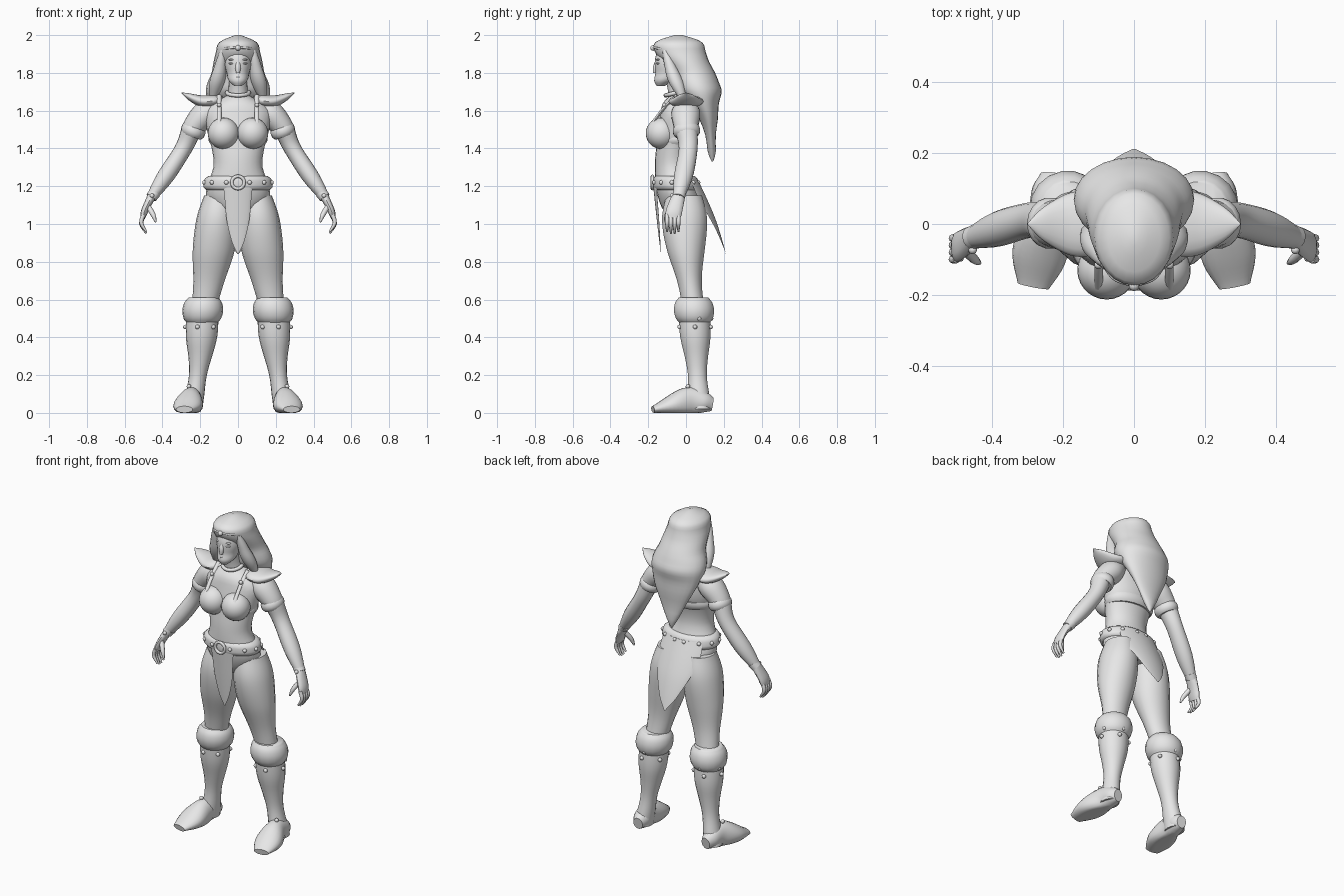
import bpy
import bmesh
import math
from mathutils import Vector, Matrix

if "Cube" in bpy.data.objects:
    bpy.data.objects.remove(bpy.data.objects["Cube"], do_unlink=True)

SHADE = (0.8, 0.8, 0.8, 1)
grey = bpy.data.materials.new("plain grey")
grey.use_nodes = True
grey.diffuse_color = SHADE
grey.node_tree.nodes["Principled BSDF"].inputs["Base Color"].default_value = SHADE

UP = Vector((0, 0, 1))
BACK = Vector((0, 1, 0))
SIDE = Vector((1, 0, 0))


def finish(name, bm, mirror):
    """Turn a bmesh into a smooth, optionally mirrored object."""
    bmesh.ops.recalc_face_normals(bm, faces=bm.faces)
    mesh = bpy.data.meshes.new(name)
    bm.to_mesh(mesh)
    bm.free()
    mesh.materials.append(grey)
    obj = bpy.data.objects.new(name, mesh)
    bpy.context.collection.objects.link(obj)
    bpy.ops.object.select_all(action="DESELECT")
    obj.select_set(True)
    bpy.context.view_layer.objects.active = obj
    bpy.ops.object.shade_smooth_by_angle(angle=math.radians(50))
    if mirror:
        obj.modifiers.new("mirror", "MIRROR")


def sample(values, t):
    """Read a smooth curve through evenly spaced values at t from start to end."""
    last = len(values) - 1
    i = int(t * last)
    f = t * last - i
    before, start, end, after = (values[min(max(i + k, 0), last)] for k in (-1, 0, 1, 2))
    leave, arrive = (end - before) / 2, (after - start) / 2
    ease = f * f * (3 - 2 * f)
    return (start * (1 - ease) + end * ease
            + leave * (f * (1 - f) ** 2) - arrive * (f * f * (1 - f)))


def loft(name, path, widths, ratios=(1,), ref=None, mirror=False, sides=18, steps=24, bend=0):
    """Skin ellipses along a path. Rings lie level, or square to the path when ref is given."""
    path = [Vector(p) for p in path]
    centres = [sample(path, i / steps) for i in range(steps + 1)]
    bm = bmesh.new()
    rings = []
    for i, centre in enumerate(centres):
        across, deep = SIDE, BACK
        if ref:
            along = (centres[min(i + 1, steps)] - centres[max(i - 1, 0)]).normalized()
            across = ref.cross(along).normalized()
            deep = along.cross(across)
        width = max(sample(widths, i / steps), 0.002)
        depth = width * sample(ratios, i / steps)
        ring = []
        for k in range(sides):
            a = math.tau * k / sides
            p = centre + across * width * math.cos(a) + deep * depth * math.sin(a)
            p.y += bend * (p.x - centre.x) ** 2
            p.z = max(p.z, 0)
            ring.append(bm.verts.new(p))
        rings.append(ring)
    for low, high in zip(rings, rings[1:]):
        for k in range(sides):
            bm.faces.new((low[k - 1], low[k], high[k], high[k - 1]))
    bm.faces.new(rings[0])
    bm.faces.new(rings[-1])
    finish(name, bm, mirror)


def ball(name, place, radius, squash=(1, 1, 1), mirror=False, detail=8):
    bm = bmesh.new()
    matrix = Matrix.Translation(place) @ Matrix.Diagonal((*squash, 1))
    bmesh.ops.create_uvsphere(bm, u_segments=2 * detail, v_segments=detail, radius=radius, matrix=matrix)
    finish(name, bm, mirror)


def hoop(name, place, major, minor, tilt):
    """A closed round ring, tilted about the x axis."""
    bm = bmesh.new()
    turn = Matrix.Translation(place) @ Matrix.Rotation(tilt, 4, "X")
    count, sides = 20, 8
    loops = []
    for i in range(count):
        out = Matrix.Rotation(math.tau * i / count, 3, "Z") @ SIDE
        angles = [math.tau * j / sides for j in range(sides)]
        loops.append([bm.verts.new(turn @ (out * (major + minor * math.cos(b)) + UP * minor * math.sin(b)))
                      for b in angles])
    for i, loop in enumerate(loops):
        for j in range(sides):
            bm.faces.new((loop[j], loop[j - 1], loops[i - 1][j - 1], loops[i - 1][j]))
    finish(name, bm, False)


def studs(name, centre, width, depth, degrees, mirror):
    """Round rivets spaced about an upright ellipse."""
    for angle in degrees:
        a = math.radians(angle)
        spot = Vector(centre) + SIDE * width * math.cos(a) + BACK * depth * math.sin(a)
        ball(name, spot, 0.012, mirror=mirror, detail=6)


# Body
loft("torso", [(0, -.01, 1.04), (0, -.07, 1.3), (0, -.045, 1.5), (0, -.03, 1.68)],
     [.1, .17, .13, .14, .165, .17, .06], [.9, .65, .73, .68, .64, .57, .9], sides=24)
loft("neck", [(0, -.03, 1.65), (0, -.07, 1.8)], [.06, .05, .05])
loft("leg", [(.1, -.01, 1.15), (.13, 0, .85), (.18, .04, .55)],
     [.08, .11, .11, .08, .065], [1.2, 1.1, .9, .8, .9], mirror=True)
loft("arm", [(.12, 0, 1.63), (.23, 0, 1.52), (.3, .01, 1.38), (.46, -.04, 1.14)],
     [.05, .07, .06, .05, .045, .045, .026], [1.1], BACK, True)

# Hands, with fingers fanned from front to back
loft("palm", [(.45, -.035, 1.16), (.49, -.06, 1.08), (.505, -.07, 1.03)],
     [.025, .02, .018, .012], [1.2, 2, 2.4, 3], BACK, True, 12, 9)
for i, finger in enumerate(("little", "ring", "middle", "index")):
    root = Vector((.5, -.04 - .02 * i, 1.05))
    tip = .09 + .01 * (i in (1, 2))
    loft(finger + "_finger", [root, root + SIDE * .012 - UP * tip / 2, root - SIDE * .015 - UP * tip],
         [.011, .011, .005], (1,), BACK, True, 8, 8)
loft("thumb", [(.48, -.07, 1.1), (.45, -.1, 1.05), (.435, -.11, 1.01)],
     [.014, .013, .005], (1,), BACK, True, 8, 8)

# Head and face
loft("head", [(0, -.135, 1.73), (0, -.09, 1.8), (0, -.075, 1.88), (0, -.06, 1.97)],
     [.02, .05, .06, .07, .07, .06, .035], [1, 1.1, 1.2, 1.2, 1.25, 1.3, 1.4], sides=24)
loft("nose", [(0, -.155, 1.865), (0, -.165, 1.8)], [.008, .015, .01], sides=10, steps=8)
for lip, height in (("upper_lip", 1.778), ("lower_lip", 1.768)):
    ball(lip, (0, -.155, height), .02, (1, .6, .3))
for feature, height in (("eye", 1.85), ("brow", 1.87)):
    ball(feature, (.03, -.145, height), .02, (1, .7, .3), True)

# Hair, close over the crown and falling to a point down the back
loft("hair", [(0, -.04, 2), (0, -.03, 1.91), (0, .035, 1.8), (0, .07, 1.7), (0, .12, 1.55), (0, .14, 1.33)],
     [.015, .1, .117, .13, .14, .16, .17, .155, .12, .06, .003],
     [1.4, 1.25, 1.15, .95, .85, .75, .7, .5, .4, .4, 1], sides=24, steps=30)
loft("hair_lock", [(.08, -.11, 1.92), (.1, -.07, 1.8), (.13, -.02, 1.67)],
     [.015, .03, .04, .02], mirror=True, sides=12)
loft("circlet", [(0, -.172, 1.935), (.06, -.15, 1.93), (.1, -.08, 1.92)], [.006], (1,), UP, True, 8, 10)
ball("circlet_gem", (0, -.174, 1.932), .015)

# Top: cups, band, straps and neck ring
ball("bust_cup", (.077, -.13, 1.48), .083, mirror=True, detail=14)
loft("chest_band", [(0, -.05, 1.42), (0, -.042, 1.47)], [.143, .157, .152], [.68], sides=24, steps=4)
loft("shoulder_strap", [(.1, -.18, 1.53), (.1, -.12, 1.61), (.1, -.05, 1.68)], [.012], [.7], BACK, True, 8, 8)
ball("strap_stud", (.1, -.115, 1.63), .012, mirror=True)
ball("centre_clasp", (0, -.15, 1.475), .018)
hoop("choker", (0, -.052, 1.695), .058, .011, .25)

# Shoulder guards and arm bands
loft("shoulder_guard", [(.08, 0, 1.66), (.19, 0, 1.65), (.3, 0, 1.695)],
     [.05, .09, .085, .05, .003], [.35, .4], UP, True)
loft("arm_band", [(.227, 0, 1.52), (.247, .005, 1.467)], [.056, .065, .065, .055], [1.1], BACK, True, steps=6)
loft("wrist_band", [(.44, -.033, 1.165), (.46, -.04, 1.14)], [.032, .03], [1.1], BACK, True, steps=2)
ball("wrist_stud", (.455, -.073, 1.15), .012, mirror=True)

# Belt and loincloth
loft("belt", [(0, -.05, 1.18), (0, -.058, 1.255)], [.168, .182, .181, .175, .155], [.67], sides=28, steps=8)
studs("belt_stud", (0, -.054, 1.22), .18, .12, range(-70, 90, 30), True)
hoop("buckle", (0, -.178, 1.22), .033, .009, math.pi / 2)
loft("front_cloth", [(0, -.168, 1.2), (0, -.132, .84)], [.078, .07, .06, .035, .003], [.08], bend=2)
loft("back_cloth", [(0, .06, 1.23), (0, .15, 1.03), (0, .212, .84)], [.13, .14, .11, .06, .003], [.05], bend=-2)

# Boots
loft("boot_shaft", [(.186, .04, .58), (.2, .055, .3), (.24, .07, .02)],
     [.08, .085, .083, .063, .047, .05, .052], [1, 1, 1.25], mirror=True)
loft("boot_cuff", [(.19, .045, .475), (.183, .04, .61)], [.08, .1, .108, .1, .08], mirror=True, steps=12)
loft("boot_foot", [(.234, .14, .045), (.245, .03, .06), (.284, -.175, .018)],
     [.03, .05, .055, .078, .045], [1.2, 1.1, 1.4, .7, .4], UP, True)
for height, start in ((.5, -60), (.455, -75)):
    studs("boot_stud", (.192, .048, height), .087, .085, range(start, 270, 75), True)
ball("ankle_stud", (.26, .01, .14), .012, mirror=True)
